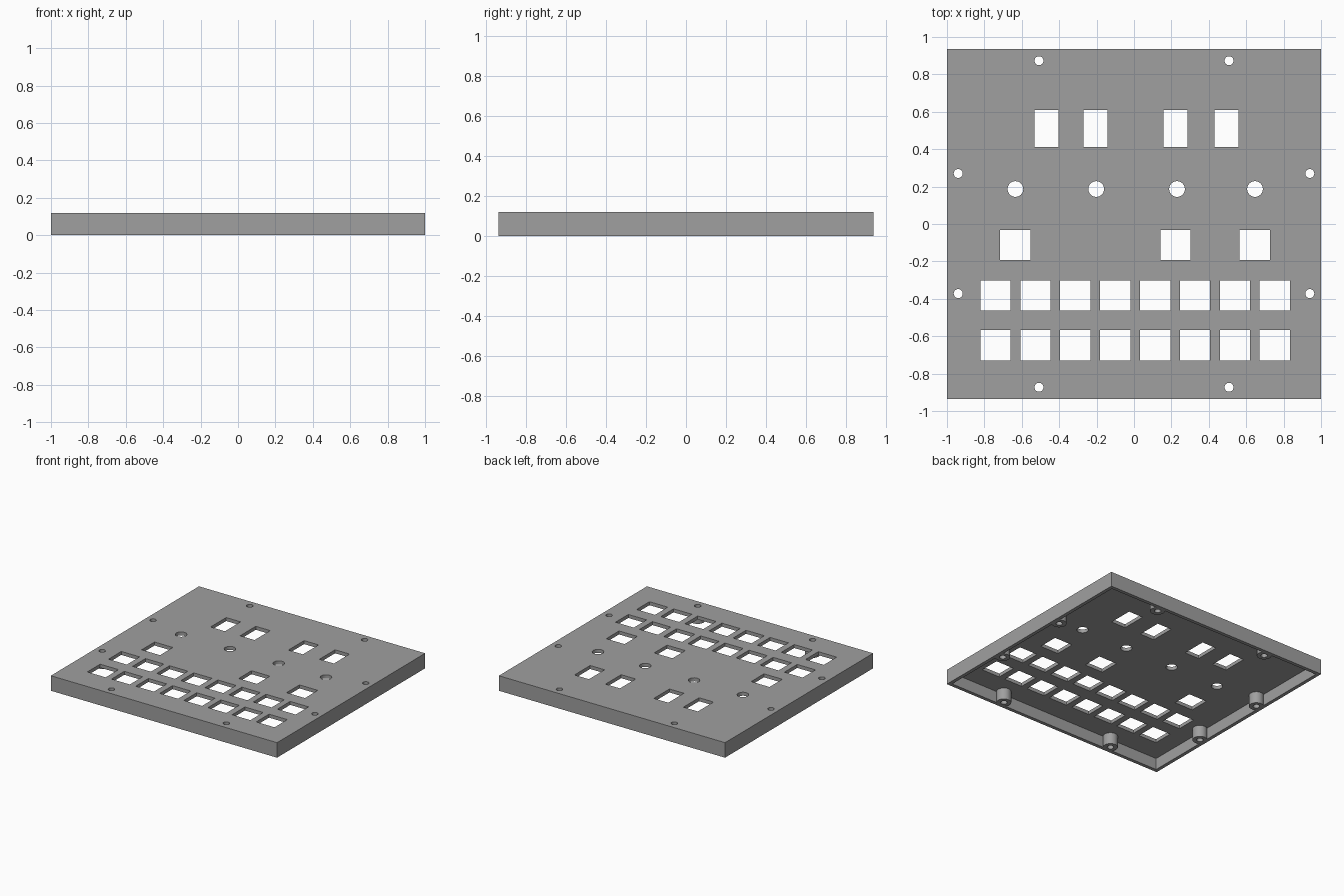
import bpy, bmesh
from mathutils import Matrix

if "Cube" in bpy.data.objects:
    bpy.data.objects.remove(bpy.data.objects["Cube"])

W, D, H = 2.0, 1.87, 0.12      # outer size
T = 0.028                      # wall and top plate thickness

grey = bpy.data.materials.new("mid grey")
grey.diffuse_color = (0.35, 0.35, 0.35, 1)
grey.use_nodes = True
grey.node_tree.nodes["Principled BSDF"].inputs["Base Color"].default_value = grey.diffuse_color


def add_box(bm, x0, x1, y0, y1, z0, z1):
    m = Matrix.Translation(((x0 + x1) / 2, (y0 + y1) / 2, (z0 + z1) / 2))
    bmesh.ops.create_cube(bm, size=1, matrix=m @ Matrix.Diagonal((x1 - x0, y1 - y0, z1 - z0, 1)))


def add_cylinder(bm, x, y, r, z0, z1):
    bmesh.ops.create_cone(bm, cap_ends=True, segments=32, radius1=r, radius2=r, depth=z1 - z0,
                          matrix=Matrix.Translation((x, y, (z0 + z1) / 2)))


def finish(name, bm):
    mesh = bpy.data.meshes.new(name)
    bm.to_mesh(mesh)
    bm.free()
    mesh.materials.append(grey)
    ob = bpy.data.objects.new(name, mesh)
    bpy.context.collection.objects.link(ob)
    return ob


def combine(target, tool, operation):
    mod = target.modifiers.new(operation.lower(), 'BOOLEAN')
    mod.object, mod.operation, mod.solver = tool, operation, 'EXACT'
    bpy.context.view_layer.objects.active = target
    bpy.ops.object.modifier_apply(modifier=mod.name)
    bpy.data.objects.remove(tool)


# Outer block
bm = bmesh.new()
add_box(bm, -W / 2, W / 2, -D / 2, D / 2, 0, H)
panel = finish("enclosure_panel", bm)

# Hollow underside
bm = bmesh.new()
add_box(bm, -W / 2 + T, W / 2 - T, -D / 2 + T, D / 2 - T, -0.1, H - T)
combine(panel, finish("cavity_cutter", bm), 'DIFFERENCE')

# Screw bosses beside the walls
screws = [(s * x, y) for s in (-1, 1)
          for x, y in ((0.508, 0.873), (0.508, -0.873), (0.94, 0.27), (0.94, -0.372))]
bm = bmesh.new()
for x, y in screws:
    add_cylinder(bm, x, y, 0.054, 0, H - T / 2)
combine(panel, finish("screw_bosses", bm), 'UNION')

# All openings through the top
bm = bmesh.new()
for x, y in screws:                                   # screw holes
    add_cylinder(bm, x, y, 0.024, -0.1, 0.3)
for x in (-0.634, -0.202, 0.23, 0.647):               # knob holes
    add_cylinder(bm, x, 0.187, 0.042, -0.1, 0.3)
for x in (-0.468, -0.206, 0.221, 0.495):              # tall slots
    add_box(bm, x - 0.064, x + 0.064, 0.412, 0.61, -0.1, 0.3)
for x in (-0.635, 0.222, 0.646):                      # square windows
    add_box(bm, x - 0.081, x + 0.081, -0.193, -0.031, -0.1, 0.3)
for i in range(8):                                    # two rows of key openings
    x = -0.74 + i * 0.2133
    for y in (-0.382, -0.649):
        add_box(bm, x - 0.081, x + 0.081, y - 0.081, y + 0.081, -0.1, 0.3)
combine(panel, finish("opening_cutter", bm), 'DIFFERENCE')

# Round holes smooth, edges crisp
panel.select_set(True)
bpy.context.view_layer.objects.active = panel
bpy.ops.object.shade_smooth_by_angle()
